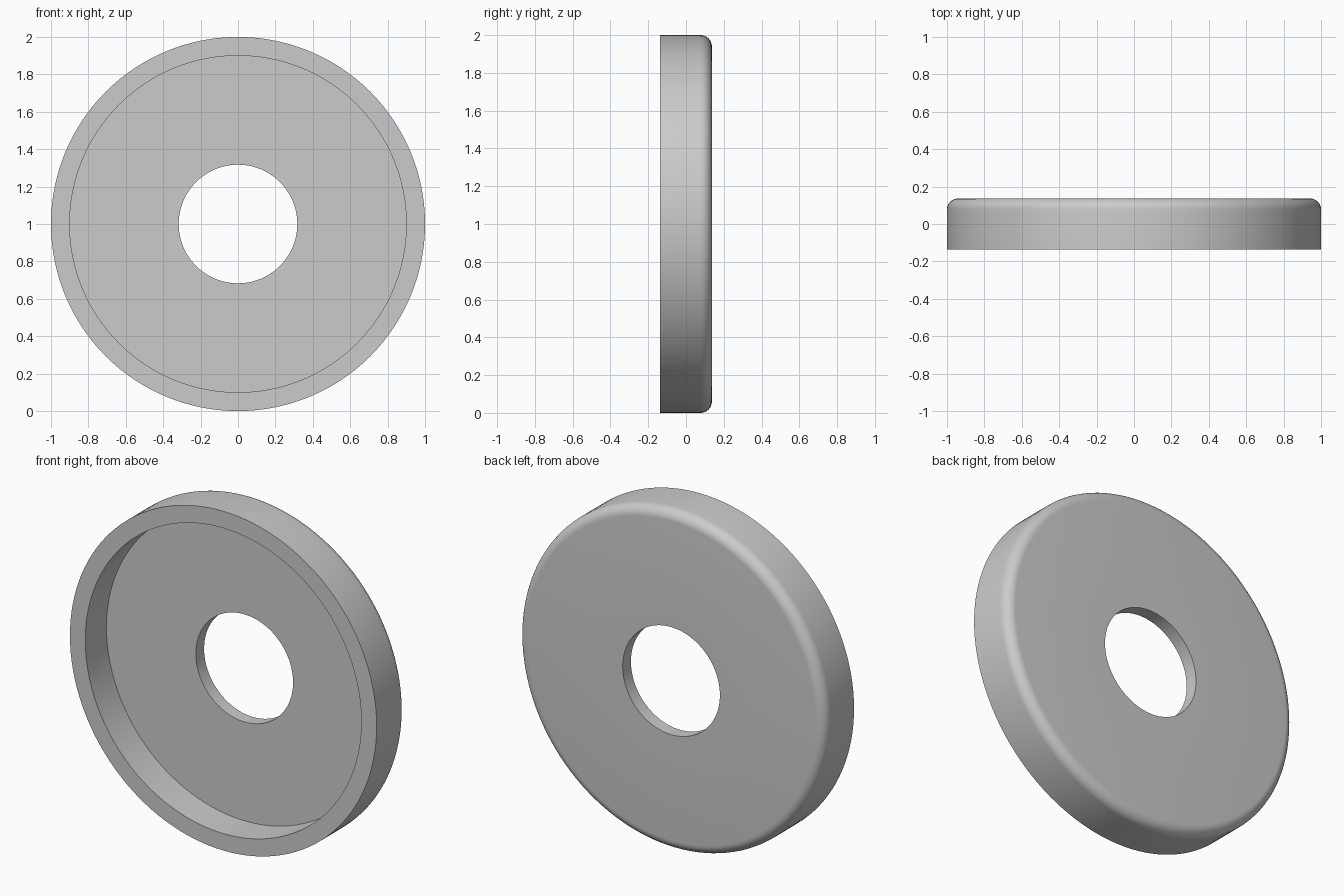
import bpy, bmesh
from math import pi, sin, cos, radians

if "Cube" in bpy.data.objects:
    bpy.data.objects.remove(bpy.data.objects["Cube"])

SEGMENTS = 128
FRONT, BACK, FLOOR = -0.137, 0.137, 0.06   # y of rim face, back face, recess floor
OUTER, RIM, HOLE, FILLET = 1.0, 0.9, 0.317, 0.06

# Cross-section as (radius, y): hole, recess floor, rim, rounded back edge
profile = [(HOLE, BACK), (HOLE, FLOOR), (RIM, FLOOR), (RIM, FRONT), (OUTER, FRONT)]
for i in range(9):
    a = i / 8 * pi / 2
    profile.append((OUTER - FILLET + FILLET * cos(a), BACK - FILLET + FILLET * sin(a)))

# Revolve the closed section about the y axis
bm = bmesh.new()
rings = []
for s in range(SEGMENTS):
    t = 2 * pi * s / SEGMENTS
    rings.append([bm.verts.new((r * cos(t), y, 1 + r * sin(t))) for r, y in profile])
n = len(profile)
for s in range(SEGMENTS):
    a, b = rings[s], rings[(s + 1) % SEGMENTS]
    for i in range(n):
        j = (i + 1) % n
        bm.faces.new((a[i], a[j], b[j], b[i]))
bmesh.ops.recalc_face_normals(bm, faces=bm.faces)

mesh = bpy.data.meshes.new("cupped_washer")
bm.to_mesh(mesh)
bm.free()
washer = bpy.data.objects.new("cupped_washer", mesh)
bpy.context.collection.objects.link(washer)

# Smooth curves, sharp rim and recess edges
bpy.context.view_layer.objects.active = washer
washer.select_set(True)
bpy.ops.object.shade_smooth_by_angle(angle=radians(30))
